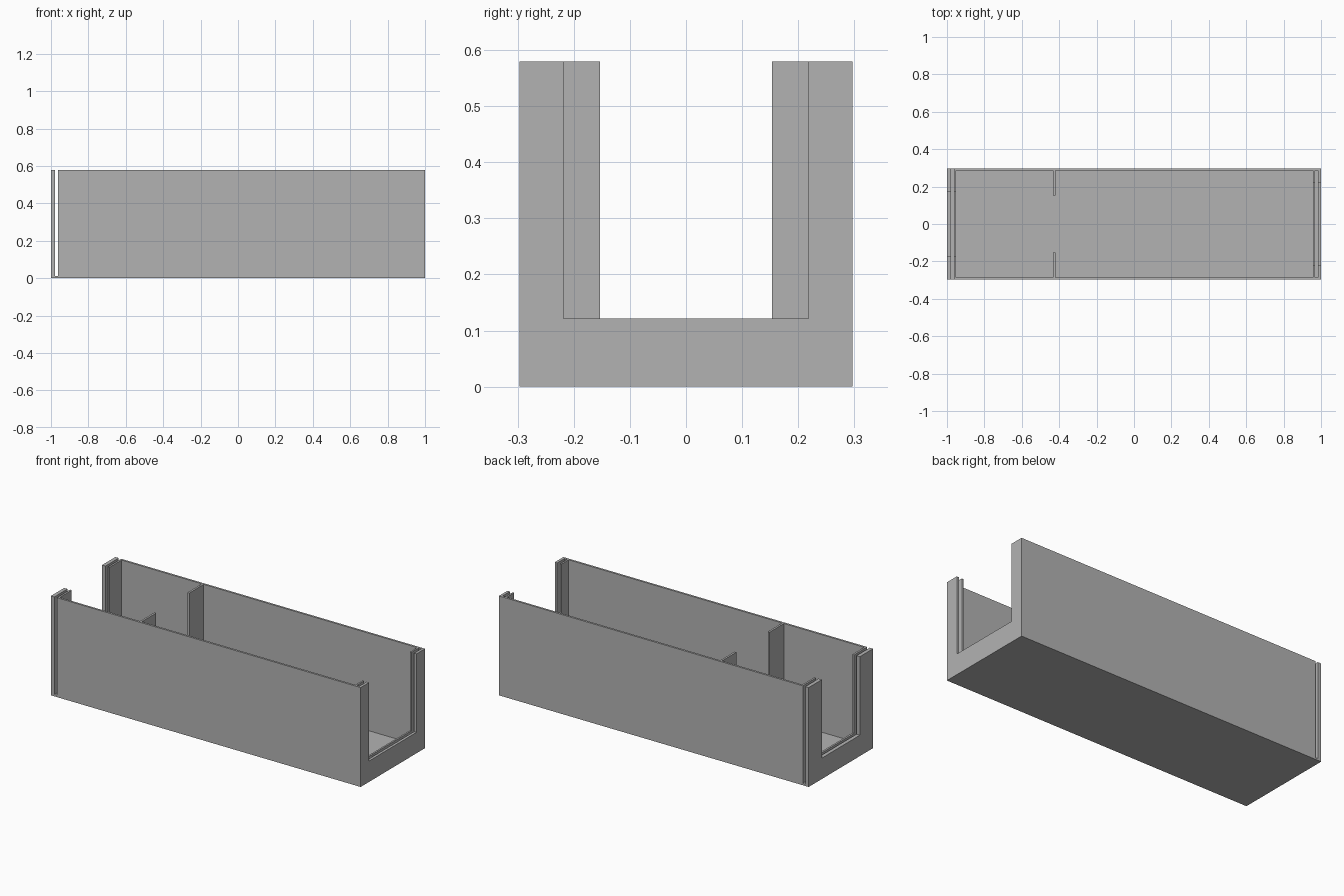
import bpy

cube = bpy.data.objects.get("Cube")
if cube:
    bpy.data.objects.remove(cube, do_unlink=True)

HALF_W, HEIGHT = 0.297, 0.58   # outer size
WALL, FLOOR = 0.012, 0.011     # shell thickness
SILL = 0.122                   # height of the end openings
INNER = HALF_W - WALL
ABOVE = HEIGHT + 0.1

grey = bpy.data.materials.new("Plain grey")
grey.use_nodes = True
grey.diffuse_color = (0.45, 0.45, 0.45, 1)
grey.node_tree.nodes["Principled BSDF"].inputs["Base Color"].default_value = grey.diffuse_color


def box(name, x0, x1, y0, y1, z0, z1):
    """Axis-aligned box between two corners."""
    lo, hi = (x0, y0, z0), (x1, y1, z1)
    verts = [(x, y, z) for x in (x0, x1) for y in (y0, y1) for z in (z0, z1)]
    faces = [(0, 1, 3, 2), (4, 6, 7, 5), (0, 4, 5, 1),
             (2, 3, 7, 6), (0, 2, 6, 4), (1, 5, 7, 3)]
    mesh = bpy.data.meshes.new(name)
    mesh.from_pydata(verts, [], faces)
    mesh.materials.append(grey)
    obj = bpy.data.objects.new(name, mesh)
    bpy.context.collection.objects.link(obj)
    return obj


def cut(target, x0, x1, half_y, z0):
    """Remove an open-topped pocket, centred on y = 0."""
    cutter = box("cutter", x0, x1, -half_y, half_y, z0, ABOVE)
    cutter.hide_render = True
    mod = target.modifiers.new("cut", "BOOLEAN")
    mod.operation, mod.solver, mod.object = "DIFFERENCE", "EXACT", cutter
    bpy.context.view_layer.objects.active = target
    bpy.ops.object.modifier_apply(modifier=mod.name)
    bpy.data.objects.remove(cutter, do_unlink=True)


# Long open trough with slotted double ends
trough = box("trough", -1, 1, -HALF_W, HALF_W, 0, HEIGHT)
cut(trough, -0.951, 0.957, INNER, FLOOR)      # main cavity
cut(trough, -0.978, -0.962, 0.4, FLOOR)       # gate slot through both walls
cut(trough, 0.967, 0.984, INNER, FLOOR)       # closed gate slot
cut(trough, -1.1, -0.9, 0.175, SILL)          # narrow end opening
cut(trough, 0.9, 1.1, 0.218, SILL)            # wide end opening

# Pair of partitions projecting from the side walls
for side, name in ((-1, "front_partition"), (1, "back_partition")):
    y0, y1 = sorted((side * 0.153, side * INNER))
    box(name, -0.433, -0.421, y0, y1, FLOOR, HEIGHT)
